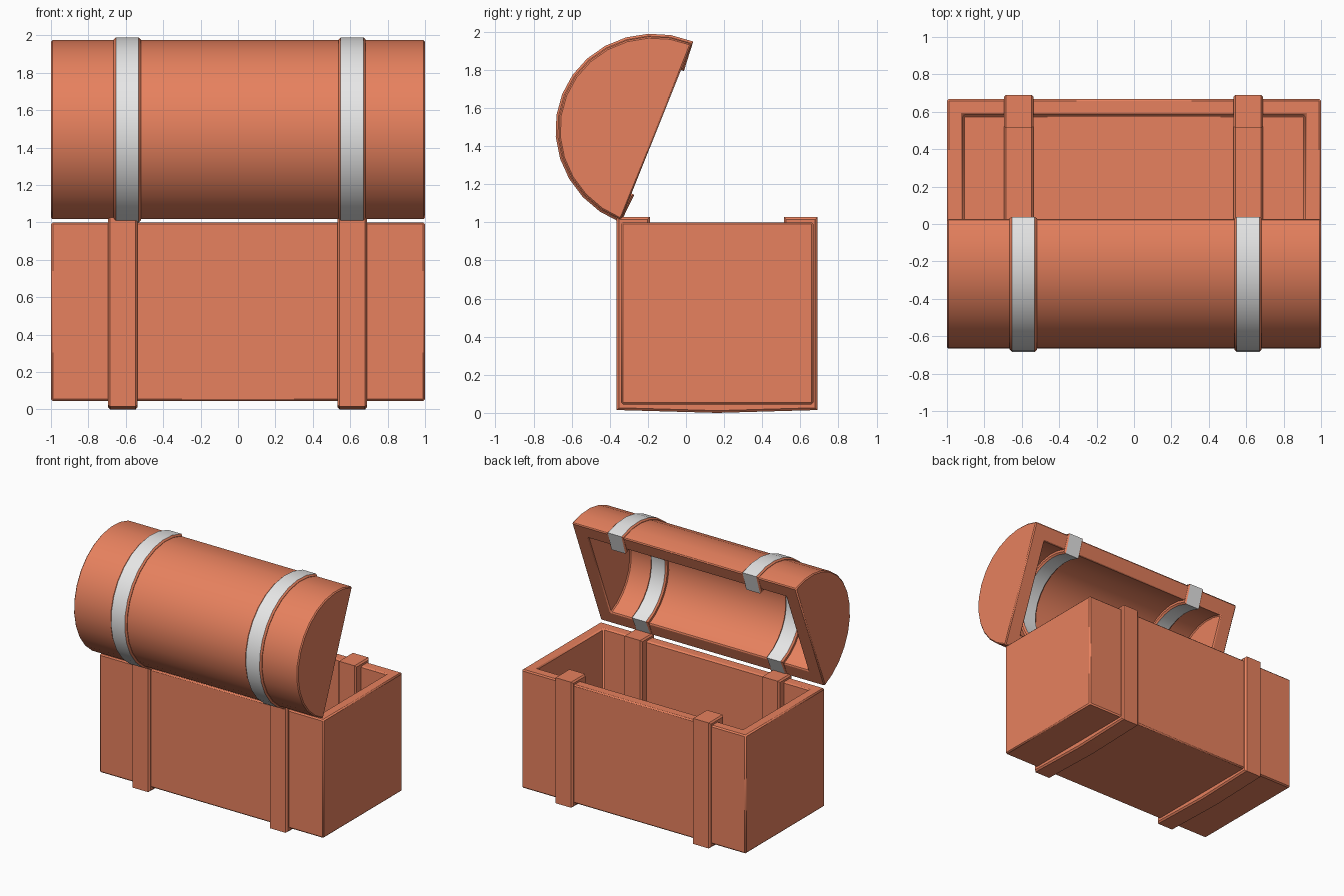
import bpy, bmesh, math

if "Cube" in bpy.data.objects:
    bpy.data.objects.remove(bpy.data.objects["Cube"])


def material(name, rgb):
    m = bpy.data.materials.new(name)
    m.diffuse_color = (*rgb, 1)
    m.use_nodes = True
    m.node_tree.nodes["Principled BSDF"].inputs["Base Color"].default_value = m.diffuse_color
    return m


WOOD = material("terracotta", (0.80, 0.22, 0.112))
METAL = material("light grey", (0.80, 0.80, 0.80))


def finish(name, bm, mats, bevel=0):
    bmesh.ops.recalc_face_normals(bm, faces=bm.faces)
    me = bpy.data.meshes.new(name)
    bm.to_mesh(me)
    bm.free()
    for m in mats:
        me.materials.append(m)
    ob = bpy.data.objects.new(name, me)
    bpy.context.collection.objects.link(ob)
    bpy.ops.object.select_all(action='DESELECT')
    ob.select_set(True)
    bpy.context.view_layer.objects.active = ob
    bpy.ops.object.shade_smooth_by_angle(angle=math.radians(25))
    if bevel:
        mod = ob.modifiers.new("edge_chamfer", 'BEVEL')
        mod.width = bevel
        mod.segments = 1
        mod.limit_method = 'ANGLE'
        mod.angle_limit = math.radians(40)
    return ob


# Lid frame: u runs along the opening from hinge to lip, w points into the dome
CY, CZ = -0.156, 1.475
UY, UZ = 0.372, 0.928
SEGS = 14


def lid_point(u, w):
    return (CY + u * UY - w * UZ, CZ + u * UZ + w * UY)


def dome(a, b, w0=0.0):
    pts = []
    for i in range(SEGS + 1):
        t = math.pi * i / SEGS
        u, w = -a * math.cos(t), b * math.sin(t)
        if i in (0, SEGS):
            w = w0
        pts.append(lid_point(u, w))
    return pts


def ring(bm, x, pts):
    return [bm.verts.new((x, y, z)) for y, z in pts]


def bridge(bm, r1, r2, mat=0):
    for i in range(len(r1) - 1):
        f = bm.faces.new((r1[i], r1[i + 1], r2[i + 1], r2[i]))
        f.material_index = mat


def open_box(name, x, y0, y1, z0, z1, wall):
    bm = bmesh.new()
    bmesh.ops.create_cube(bm, size=1)
    for v in bm.verts:
        v.co = (v.co.x * 2 * x, (y0 + y1) / 2 + v.co.y * (y1 - y0),
                (z0 + z1) / 2 + v.co.z * (z1 - z0))
    top = max(bm.faces, key=lambda f: f.calc_center_median().z)
    bmesh.ops.inset_region(bm, faces=[top], thickness=wall)
    new = bmesh.ops.extrude_face_region(bm, geom=[top])["geom"]
    for v in new:
        if isinstance(v, bmesh.types.BMVert):
            v.co.z = z0 + wall
    if top.is_valid:
        bm.faces.remove(top)
    return finish(name, bm, [WOOD], 0.01)


def dome_shell(name):
    bm = bmesh.new()
    outer, inner = dome(0.4975, 0.515), dome(0.38, 0.395)
    o1, o2 = ring(bm, -1, outer), ring(bm, 1, outer)
    i1, i2 = ring(bm, -0.88, inner), ring(bm, 0.88, inner)
    bridge(bm, o1, o2)
    bridge(bm, i1, i2)
    for r in (o1, o2, i1, i2):
        bm.faces.new(r)
    # flat rim around the opening
    for a, b, c, d in ((o1[0], o2[0], i2[0], i1[0]),
                       (o2[-1], o1[-1], i1[-1], i2[-1]),
                       (o1[-1], o1[0], i1[0], i1[-1]),
                       (o2[0], o2[-1], i2[-1], i2[0])):
        bm.faces.new((a, b, c, d))
    return finish(name, bm, [WOOD], 0.008)


def strap(name, x, half, top_half, profile, face_mat):
    """Band with chamfered sides; profile(d) gives outer and inner lines sunk by d."""
    bm = bmesh.new()
    sections = []
    for dx, sink in ((-half, 0.012), (-top_half, 0), (top_half, 0), (half, 0.012)):
        outer, inner = profile(sink)
        sections.append((ring(bm, x + dx, outer), ring(bm, x + dx, inner)))
    for k in range(3):
        (oa, ia), (ob, ib) = sections[k], sections[k + 1]
        mat = face_mat if k == 1 else 0
        bridge(bm, oa, ob, mat)
        bridge(bm, ia, ib, mat)
        for e in (0, -1):
            f = bm.faces.new((oa[e], ob[e], ib[e], ia[e]))
            f.material_index = mat
    for o, i in (sections[0], sections[-1]):
        bridge(bm, o, i)
    return finish(name, bm, [WOOD, METAL])


def base_profile(d):
    def u_line(y0, y1, z, mid, top):
        return [(y0, top), (y0, z), ((y0 + y1) / 2, mid), (y1, z), (y1, top)]
    top = 1.027 - d
    return (u_line(-0.364 + d, 0.69 - d, 0.015 + d, d, top),
            u_line(-0.19 - d, 0.513 + d, 0.19 - d, 0.19 - d, top))


def lid_profile(d):
    return (dome(0.512 - d, 0.532 - d, -0.004 + d * 0.3),
            dome(0.35 + d, 0.365 + d, -0.016 + d))


# Chest body and open lid
open_box("chest_body", 1.0, -0.34, 0.668, 0.045, 1.0, 0.12)
dome_shell("lid_shell")

# Straps around the body and the lid
for side, xb, xl in (("left", -0.616, -0.592), ("right", 0.611, 0.61)):
    strap("body_strap_" + side, xb, 0.08, 0.069, base_profile, 0)
    strap("lid_strap_" + side, xl, 0.073, 0.061, lid_profile, 1)
